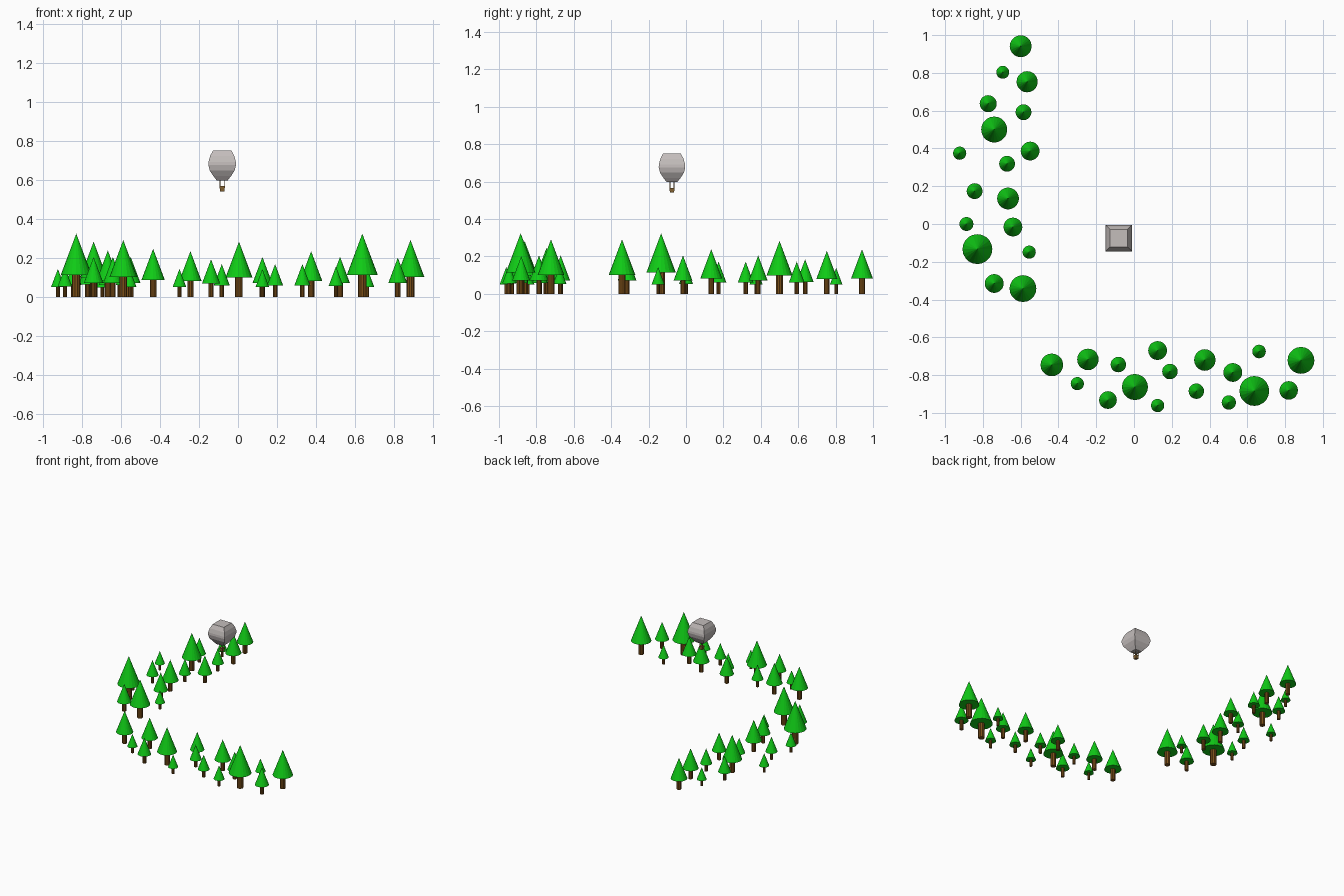
import bpy, bmesh, math
from mathutils import Matrix, Vector

if "Cube" in bpy.data.objects:
    bpy.data.objects.remove(bpy.data.objects["Cube"])


def material(name, rgb):
    m = bpy.data.materials.new(name)
    m.diffuse_color = (*rgb, 1)
    m.use_nodes = True
    m.node_tree.nodes["Principled BSDF"].inputs["Base Color"].default_value = m.diffuse_color
    return m


GREEN = material("leaf green", (0.005, 0.60, 0.008))
BROWN = material("bark brown", (0.20, 0.08, 0.010))
GREY = material("balloon grey", (0.55, 0.51, 0.50))
WICKER = material("basket tan", (0.24, 0.13, 0.035))


def lathe(name, profile, sides, mat, loc, turn=0.0):
    """Flat-faced closed solid from (radius, z) rings; radius 0 makes a tip."""
    bm = bmesh.new()
    rings = []
    for r, z in profile:
        if r == 0:
            rings.append([bm.verts.new((0, 0, z))])
        else:
            rings.append([bm.verts.new((r * math.cos(turn + math.tau * i / sides),
                                        r * math.sin(turn + math.tau * i / sides), z))
                          for i in range(sides)])
    for a, b in zip(rings, rings[1:]):
        for i in range(sides):
            j = (i + 1) % sides
            if len(b) == 1:
                bm.faces.new((a[i], a[j], b[0]))
            else:
                bm.faces.new((a[i], a[j], b[j], b[i]))
    for ring in (rings[0], rings[-1]):
        if len(ring) > 1:
            bm.faces.new(ring)
    bmesh.ops.recalc_face_normals(bm, faces=bm.faces)
    mesh = bpy.data.meshes.new(name)
    bm.to_mesh(mesh)
    bm.free()
    mesh.materials.append(mat)
    obj = bpy.data.objects.new(name, mesh)
    obj.location = loc
    bpy.context.collection.objects.link(obj)
    return obj


# Trees: x, y, crown radius; everything else scales with the radius
LEFT_GROVE = [
    (-.600, .941, .058), (-.695, .803, .034), (-.566, .753, .056),
    (-.772, .637, .045), (-.585, .592, .042), (-.740, .500, .069),
    (-.550, .386, .050), (-.923, .375, .035), (-.672, .319, .042),
    (-.844, .174, .042), (-.667, .135, .058), (-.887, .000, .037),
    (-.641, -.016, .050), (-.829, -.133, .079), (-.555, -.149, .035),
    (-.740, -.315, .050), (-.588, -.342, .071)]
FRONT_GROVE = [
    (-.435, -.746, .060), (-.244, -.717, .057), (-.083, -.744, .041),
    (-.300, -.845, .035), (-.138, -.932, .047), (.005, -.863, .069),
    (.125, -.670, .050), (.190, -.781, .041), (.125, -.961, .035),
    (.375, -.720, .057), (.523, -.786, .050), (.330, -.885, .041),
    (.502, -.945, .038), (.662, -.675, .036), (.637, -.884, .079),
    (.884, -.722, .071), (.819, -.881, .049)]

for x, y, r in LEFT_GROVE + FRONT_GROVE:
    h = 4.1 * r
    lathe("tree_trunk", [(.28 * r, 0), (.28 * r, .36 * h)], 10, BROWN, (x, y, 0))
    lathe("tree_crown", [(r, .35 * h), (0, h)], 20, GREEN, (x, y, 0))

# Balloon: four-sided envelope, given as half-width and height
BX, BY = -.081, -.075
D = math.sqrt(2)
envelope = [(.028, .597), (.046, .620), (.064, .648), (.071, .676),
            (.070, .692), (.062, .722), (.047, .751)]
lathe("balloon_envelope", [(w * D, z) for w, z in envelope], 4, GREY,
      (BX, BY, 0), math.pi / 4)

# Basket with four ropes up to the envelope mouth
lathe("basket", [(.011 * D, .541), (.014 * D, .567)], 4, WICKER,
      (BX, BY, 0), math.pi / 4)
for sx in (-1, 1):
    for sy in (-1, 1):
        lo = Vector((BX + sx * .011, BY + sy * .011, .564))
        rope = lathe("basket_rope", [(.0018, 0), (.0018, .037)], 4, WICKER, lo)
